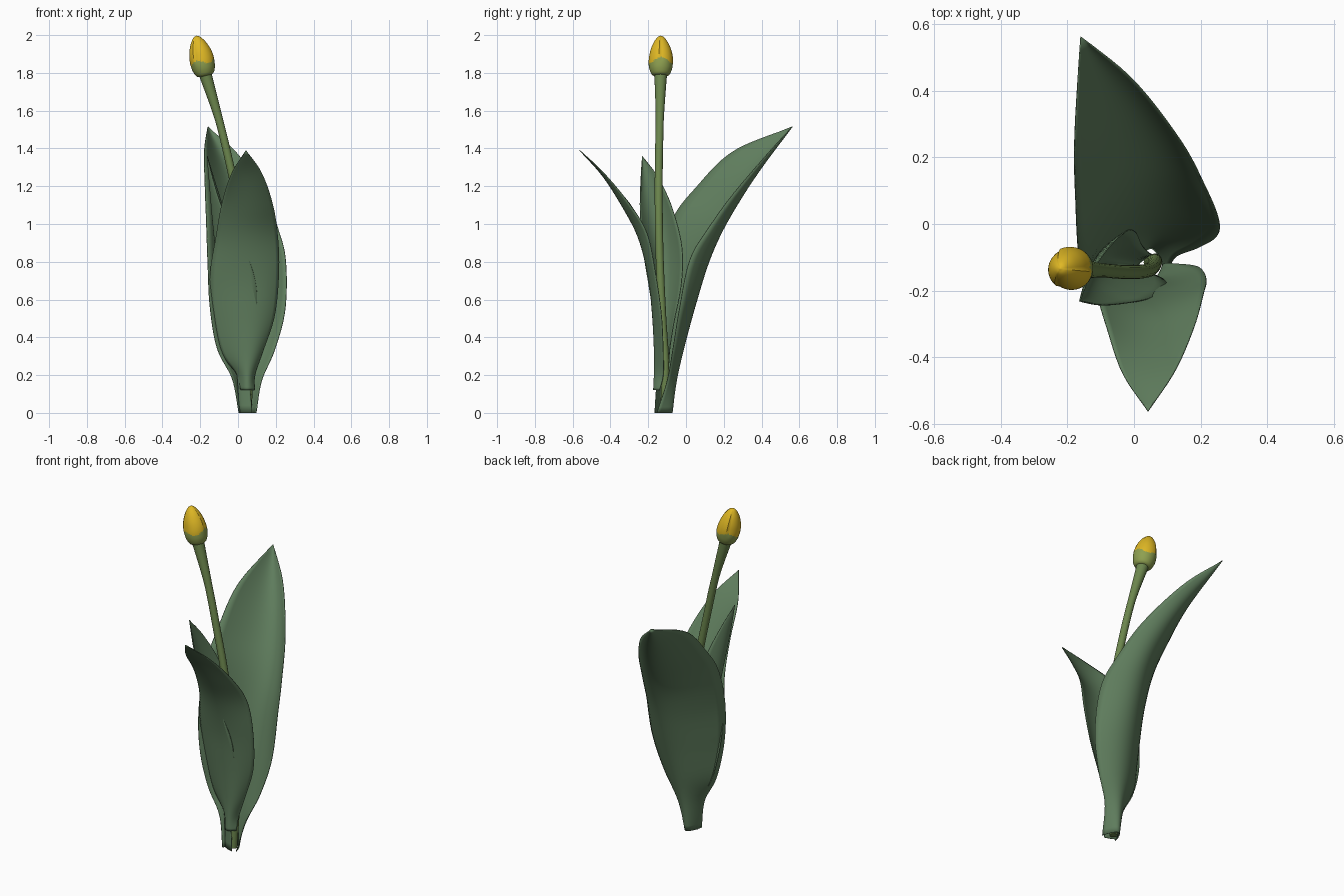
import bpy, bmesh, math
from mathutils import Vector

if "Cube" in bpy.data.objects:
    bpy.data.objects.remove(bpy.data.objects["Cube"])


def material(name, rgb):
    m = bpy.data.materials.new(name)
    m.diffuse_color = (*rgb, 1)
    m.use_nodes = True
    m.node_tree.nodes["Principled BSDF"].inputs["Base Color"].default_value = m.diffuse_color
    return m


LEAF = material("leaf green", (0.115, 0.205, 0.11))
STEM = material("stem green", (0.15, 0.24, 0.075))
SEPAL = material("bud green", (0.27, 0.35, 0.08))
PETAL = material("petal yellow", (0.74, 0.48, 0.018))


def spline(points, t):
    """Catmull-Rom through the points, t from 0 to 1."""
    p = [Vector(q) for q in points]
    p = [2 * p[0] - p[1]] + p + [2 * p[-1] - p[-2]]
    s = t * (len(p) - 3)
    i = min(int(s), len(p) - 4)
    f = s - i
    a, b, c, d = p[i:i + 4]
    return 0.5 * (2 * b + (c - a) * f + (2 * a - 5 * b + 4 * c - d) * f ** 2
                  + (3 * b - a - 3 * c + d) * f ** 3)


def finish(name, bm, mats, angle=50):
    bmesh.ops.remove_doubles(bm, verts=bm.verts, dist=0.0003)
    bmesh.ops.recalc_face_normals(bm, faces=bm.faces)
    me = bpy.data.meshes.new(name)
    bm.to_mesh(me)
    bm.free()
    ob = bpy.data.objects.new(name, me)
    bpy.context.collection.objects.link(ob)
    for m in mats:
        me.materials.append(m)
    bpy.ops.object.select_all(action='DESELECT')
    ob.select_set(True)
    bpy.context.view_layer.objects.active = ob
    bpy.ops.object.shade_smooth_by_angle(angle=math.radians(angle))
    return ob


def skin(bm, rows, closed=False):
    """Quads between rows of points; returns (face, row, column)."""
    grid = [[bm.verts.new(p) for p in r] for r in rows]
    n = len(grid[0])
    out = []
    for i in range(len(grid) - 1):
        for j in range(n if closed else n - 1):
            k = (j + 1) % n
            f = bm.faces.new((grid[i][j], grid[i][k], grid[i + 1][k], grid[i + 1][j]))
            out.append((f, i, j))
    return out


def leaf(name, left, mid, right, rows=44, cols=16):
    """Cupped blade: a parabola through the two edges and the midrib."""
    bm = bmesh.new()
    data = []
    for i in range(rows + 1):
        a, m, b = (spline(c, i / rows) for c in (left, mid, right))
        us = [2 * j / cols - 1 for j in range(cols + 1)]
        data.append([a * (u * (u - 1) / 2) + m * (1 - u * u) + b * (u * (u + 1) / 2) for u in us])
    skin(bm, data)
    ob = finish(name, bm, [LEAF])
    mod = ob.modifiers.new("thickness", 'SOLIDIFY')
    mod.thickness = 0.004
    mod.offset = 0


# Tall leaf arching backwards
tip = (-0.16, 0.563, 1.515)
leaf("back_leaf",
     [(0.005, -0.155, 0), (-0.03, -0.135, 0.18), (-0.11, -0.135, 0.34), (-0.148, -0.155, 0.56),
      (-0.16, -0.145, 0.8), (-0.168, -0.07, 1.03), (-0.174, 0.05, 1.19), (-0.178, 0.25, 1.385), tip],
     [(0.05, -0.073, 0), (0.05, -0.05, 0.18), (0.05, -0.01, 0.36), (0.05, 0.04, 0.56),
      (0.05, 0.105, 0.78), (0.035, 0.17, 0.95), (0.0, 0.25, 1.1), (-0.07, 0.37, 1.29), tip],
     [(0.096, -0.155, 0), (0.125, -0.1, 0.17), (0.195, -0.07, 0.335), (0.25, -0.035, 0.55),
      (0.252, 0.02, 0.81), (0.21, 0.12, 0.98), (0.14, 0.25, 1.16), (0.0, 0.43, 1.37), tip])

# Leaf arching forwards
tip = (0.042, -0.563, 1.39)
leaf("front_leaf",
     [(0.015, -0.14, 0.12), (-0.01, -0.12, 0.21), (-0.09, -0.11, 0.32), (-0.14, -0.12, 0.52),
      (-0.148, -0.15, 0.73), (-0.117, -0.2, 0.93), (-0.085, -0.3, 1.11), (-0.036, -0.445, 1.265), tip],
     [(0.05, -0.172, 0.12), (0.05, -0.168, 0.21), (0.05, -0.168, 0.33), (0.05, -0.178, 0.52),
      (0.05, -0.2, 0.72), (0.05, -0.25, 0.92), (0.048, -0.33, 1.08), (0.045, -0.445, 1.26), tip],
     [(0.088, -0.14, 0.12), (0.09, -0.12, 0.2), (0.13, -0.12, 0.32), (0.195, -0.13, 0.52),
      (0.217, -0.165, 0.76), (0.208, -0.21, 0.96), (0.18, -0.31, 1.12), (0.124, -0.44, 1.275), tip])

# Narrow inner leaf wrapping the stem from the left
tip = (-0.163, -0.232, 1.36)
leaf("inner_leaf",
     [(0.07, -0.09, 0), (0.05, -0.09, 0.28), (0.025, -0.065, 0.47), (0.005, -0.025, 0.68),
      (-0.025, -0.022, 0.88), (-0.08, -0.075, 1.09), (-0.13, -0.15, 1.25), tip],
     [(0.01, -0.13, 0), (-0.01, -0.12, 0.25), (-0.06, -0.12, 0.45), (-0.09, -0.125, 0.65),
      (-0.115, -0.14, 0.85), (-0.135, -0.17, 1.04), (-0.15, -0.205, 1.21), tip],
     [(0.075, -0.165, 0), (0.06, -0.153, 0.25), (0.09, -0.168, 0.48), (0.098, -0.194, 0.66),
      (0.05, -0.222, 0.83), (-0.03, -0.238, 0.97), (-0.1, -0.243, 1.13), tip])

# Flower stem, flared under the bud
path = [(0.05, -0.115, 0), (0.063, -0.11, 0.25), (0.06, -0.125, 0.5), (0.045, -0.138, 0.78),
        (0.012, -0.144, 1.05), (-0.04, -0.144, 1.3), (-0.1, -0.139, 1.55), (-0.174, -0.134, 1.795)]
bm = bmesh.new()
rows = []
for i in range(49):
    t = i / 48
    c = spline(path, t)
    r = 0.021 + 0.013 * max(0, (t - 0.85) / 0.15) ** 1.3
    axis = (spline(path, min(1, t + 0.01)) - spline(path, max(0, t - 0.01))).normalized()
    if i == 0:
        axis = Vector((0, 0, 1))
    sx = Vector((0, 1, 0)).cross(axis).normalized()
    sy = axis.cross(sx)
    rows.append([c + r * (math.cos(a) * sx + math.sin(a) * sy)
                 for a in (j * math.tau / 16 for j in range(16))])
skin(bm, rows, True)
bmesh.ops.holes_fill(bm, edges=bm.edges, sides=0)
finish("stem", bm, [STEM])

# Closed bud: lathe whose radius steps at three overlapping petal seams
profile = [(0, 0, 0), (0.04, 0, 0.004), (0.057, 0, 0.03), (0.064, 0, 0.065), (0.063, 0, 0.1),
           (0.055, 0, 0.14), (0.039, 0, 0.18), (0.018, 0, 0.21), (0, 0, 0.22)]
base = Vector((-0.172, -0.134, 1.783))
axis = Vector((-0.05, 0, 0.215)).normalized()
sx = Vector((0, 1, 0)).cross(axis).normalized()
sy = axis.cross(sx)
N, H = 48, 40
bm = bmesh.new()
rows = []
for i in range(H + 1):
    p = spline(profile, i / H)
    step = 0.1 * min(1, max(0, (p.z - 0.06) / 0.05))
    row = []
    for j in range(N):
        a = j * math.tau / N
        r = max(0, p.x) * (1 + step * ((j % 16) / 15 - 0.5))
        row.append(base + axis * p.z + r * (math.cos(a) * sx + math.sin(a) * sy))
    rows.append(row)
for f, i, j in skin(bm, rows, True):
    h = (f.calc_center_median() - base).dot(axis)
    f.material_index = 0 if h < 0.077 + 0.013 * math.cos(3 * math.tau * j / N) else 1
finish("bud", bm, [SEPAL, PETAL], 40)
